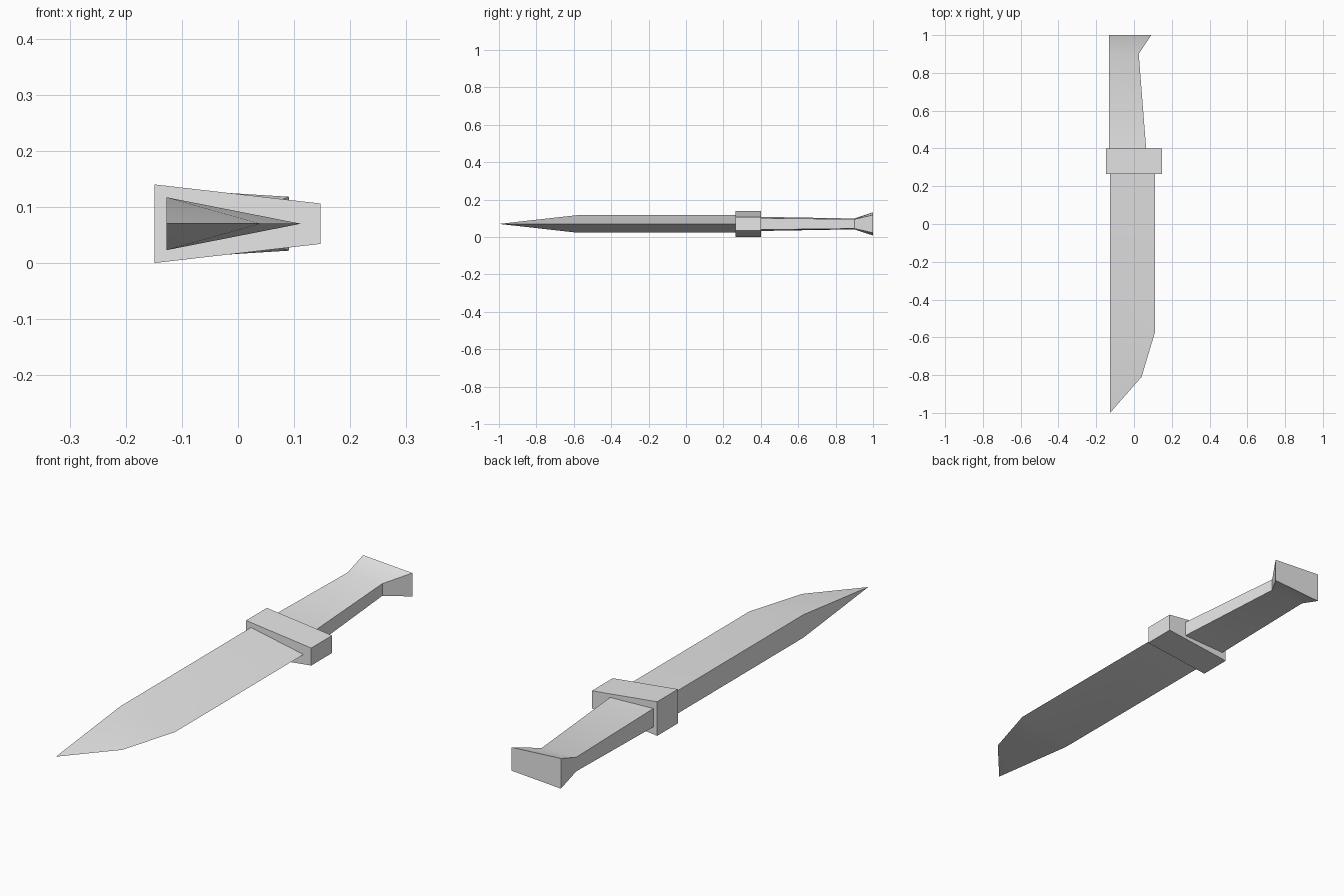
import bpy
import bmesh
import math

cube = bpy.data.objects.get("Cube")
if cube:
    bpy.data.objects.remove(cube, do_unlink=True)

MID = 0.07  # height of the central plane

grey = bpy.data.materials.new("light grey")
grey.use_nodes = True
grey.diffuse_color = (0.8, 0.8, 0.8, 1)
grey.node_tree.nodes["Principled BSDF"].inputs["Base Color"].default_value = (0.8, 0.8, 0.8, 1)


def finish(name, bm):
    """Weld, orient and shade a part."""
    bmesh.ops.remove_doubles(bm, verts=bm.verts, dist=0.0005)
    bmesh.ops.recalc_face_normals(bm, faces=bm.faces)
    mesh = bpy.data.meshes.new(name)
    bm.to_mesh(mesh)
    bm.free()
    mesh.materials.append(grey)
    obj = bpy.data.objects.new(name, mesh)
    bpy.context.collection.objects.link(obj)
    bpy.ops.object.select_all(action='DESELECT')
    obj.select_set(True)
    bpy.context.view_layer.objects.active = obj
    bpy.ops.object.shade_smooth_by_angle(angle=math.radians(30))


def loft(name, sections):
    """Wedge sections along y: (y, x back, x front, half height back, half height front)."""
    bm = bmesh.new()
    rings = []
    for y, xb, xf, hb, hf in sections:
        corners = ((xb, -hb), (xf, -hf), (xf, hf), (xb, hb))
        rings.append([bm.verts.new((x, y, MID + h)) for x, h in corners])
    for a, b in zip(rings, rings[1:]):
        for i in range(4):
            j = (i + 1) % 4
            bm.faces.new((a[i], a[j], b[j], b[i]))
    bm.faces.new(rings[0])
    bm.faces.new(rings[-1])
    finish(name, bm)


# Blade: thick spine, sharp cutting edge, tapered point
def blade():
    bm = bmesh.new()
    spine, thick, root = -0.127, 0.047, 0.29
    tip, belly, bend, heel = (spine, -1.0), (0.04, -0.81), (0.112, -0.57), (0.112, root)

    def face(*points):
        bm.faces.new([bm.verts.new((x, y, MID + h)) for x, y, h in points])

    edge = [(x, y, 0) for x, y in (tip, belly, bend, heel)]
    for side in (1, -1):
        shoulder = (spine, -0.58, side * thick)
        back = (spine, root, side * thick)
        face(shoulder, edge[0], edge[1])
        face(shoulder, edge[1], edge[2])
        face(shoulder, edge[2], edge[3], back)
    low, high = (spine, -0.58, -thick), (spine, -0.58, thick)
    rlow, rhigh = (spine, root, -thick), (spine, root, thick)
    face(edge[0], low, high)
    face(low, rlow, rhigh, high)
    face(rlow, edge[3], rhigh)
    finish("blade", bm)


blade()

# Guard: wedge block across the blade
loft("guard", [(0.265, -0.149, 0.147, 0.07, 0.036),
               (0.4, -0.149, 0.147, 0.07, 0.036)])

# Handle: narrowing grip with flared pommel
loft("handle", [(0.39, -0.132, 0.065, 0.038, 0.031),
                (0.9, -0.132, 0.025, 0.029, 0.025),
                (1.0, -0.132, 0.091, 0.062, 0.048)])
